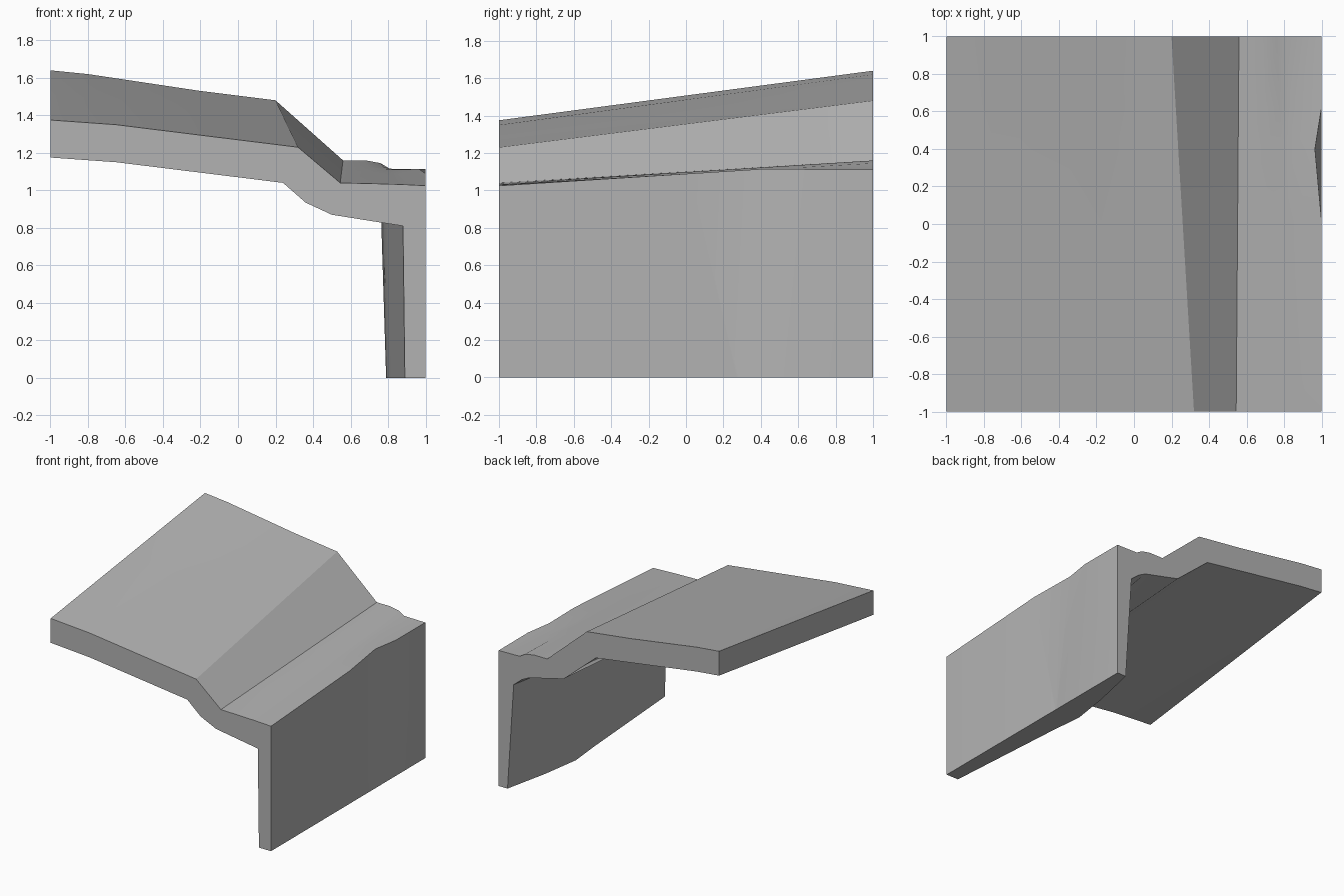
import bpy
import bmesh
from math import radians
from mathutils import Vector

cube = bpy.data.objects.get("Cube")
if cube:
    bpy.data.objects.remove(cube, do_unlink=True)

# One plain grey
grey = bpy.data.materials.new("plain grey")
color = (0.45, 0.45, 0.45, 1)
grey.diffuse_color = color
grey.use_nodes = True
grey.node_tree.nodes["Principled BSDF"].inputs["Base Color"].default_value = color

# End outlines (x, z): top surface left to right, wall, then underside back to the left
front = [(-1, 1.375), (-.65, 1.35), (-.15, 1.288), (.32, 1.23), (.545, 1.04),
         (.75, 1.035), (.85, 1.032), (.9, 1.03), (1, 1.025),
         (1, 0), (.89, 0), (.88, .81), (.7, .838), (.5, .87),
         (.36, .935), (.24, 1.04), (-.65, 1.15), (-1, 1.175)]
back = [(-1, 1.64), (-.8, 1.62), (-.2, 1.53), (.2, 1.48), (.56, 1.16),
        (.68, 1.16), (.76, 1.145), (.81, 1.115), (1, 1.112),
        (1, 0), (.92, 0), (.864, .867), (.79, .928), (.727, .96),
        (.41, 1.036), (.118, 1.286), (-.8, 1.42), (-1, 1.44)]
RIM, FOOT_OUT, FOOT_IN, KNEE, HAUNCH = 8, 9, 10, 11, 12


def section(a, b, y):
    """Outline at depth y, blended between two outlines of known depth."""
    t = (y - a[0].y) / (b[0].y - a[0].y)
    return [p.lerp(q, t) for p, q in zip(a, b)]


first = [Vector((x, -1, z)) for x, z in front]
last = [Vector((x, 1, z)) for x, z in back]

# Middle section: inner wall bulges, outer rim dents inwards
middle = section(first, last, .4)
middle[7] = Vector((.85, .4, 1.11))
middle[RIM] = Vector((.965, .4, 1.114))
middle[FOOT_IN].x = .79
middle[KNEE].xz = (.763, .86)
middle[HAUNCH].xz = (.69, .885)

before = section(first, middle, .02)
after = section(middle, last, .62)
before[RIM].x = after[RIM].x = 1
middle[FOOT_IN].y = .3

# The dent tapers to a point at the foot of the wall
for ring, y in ((before, .27), (middle, .28), (after, .29)):
    ring[FOOT_OUT].y = y

# Loft the sections and cap both ends
bm = bmesh.new()
rings = [[bm.verts.new(p) for p in ring]
         for ring in (first, before, middle, after, last)]
for a, b in zip(rings, rings[1:]):
    for i in range(len(a)):
        j = (i + 1) % len(a)
        bm.faces.new((a[i], a[j], b[j], b[i]))
bm.faces.new(rings[0])
bm.faces.new(rings[-1])
bmesh.ops.recalc_face_normals(bm, faces=bm.faces)

mesh = bpy.data.meshes.new("stepped_slab_with_wall")
bm.to_mesh(mesh)
bm.free()
mesh.materials.append(grey)
slab = bpy.data.objects.new("stepped_slab_with_wall", mesh)
bpy.context.collection.objects.link(slab)
bpy.ops.object.select_all(action='DESELECT')
slab.select_set(True)
bpy.context.view_layer.objects.active = slab
bpy.ops.object.shade_smooth_by_angle(angle=radians(30))
